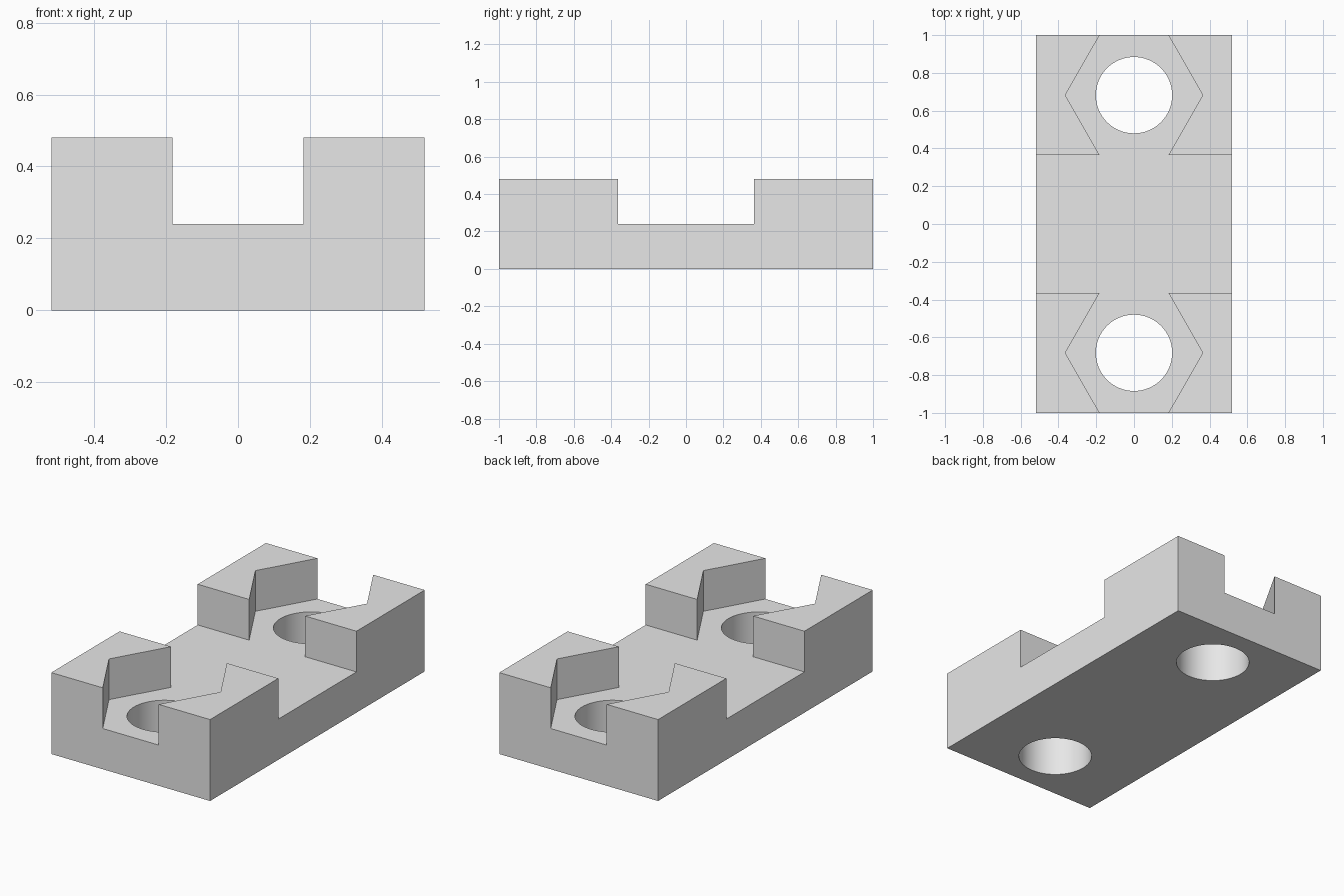
import bpy
import bmesh

cube = bpy.data.objects.get("Cube")
if cube:
    bpy.data.objects.remove(cube, do_unlink=True)

WIDTH, LENGTH, HEIGHT, FLOOR = 1.036, 2.0, 0.48, 0.24
HOLE_Y, HOLE_R = 0.682, 0.202
HEX_R = 0.364

grey = bpy.data.materials.new("light grey")
grey.use_nodes = True
grey.diffuse_color = (0.8, 0.8, 0.8, 1)
grey.node_tree.nodes["Principled BSDF"].inputs["Base Color"].default_value = (0.8, 0.8, 0.8, 1)


def prism(name, outline, z0, z1):
    """Extrude a flat outline from z0 up to z1."""
    bm = bmesh.new()
    face = bm.faces.new([bm.verts.new((x, y, z0)) for x, y in outline])
    top = bmesh.ops.extrude_face_region(bm, geom=[face])["geom"]
    bmesh.ops.translate(bm, vec=(0, 0, z1 - z0),
                        verts=[v for v in top if isinstance(v, bmesh.types.BMVert)])
    bmesh.ops.recalc_face_normals(bm, faces=bm.faces)
    mesh = bpy.data.meshes.new(name)
    bm.to_mesh(mesh)
    bm.free()
    mesh.materials.append(grey)
    obj = bpy.data.objects.new(name, mesh)
    bpy.context.collection.objects.link(obj)
    return obj


def cut(target, cutter):
    """Subtract the cutter, then remove it."""
    mod = target.modifiers.new("cut", 'BOOLEAN')
    mod.operation = 'DIFFERENCE'
    mod.solver = 'EXACT'
    mod.object = cutter
    cutter.hide_render = True
    bpy.context.view_layer.objects.active = target
    bpy.ops.object.modifier_apply(modifier=mod.name)
    bpy.data.objects.remove(cutter, do_unlink=True)


# Solid block
w, l = WIDTH / 2, LENGTH / 2
block = prism("clamp_block", [(-w, -l), (w, -l), (w, l), (-w, l)], 0, HEIGHT)

# Cross channel joined to a hexagonal pocket at each end
slot_y = 2 * HOLE_Y - l
quarter = [(w + 0.1, slot_y), (HEX_R / 2, slot_y), (HEX_R, HOLE_Y),
           (HEX_R / 2, l), (HEX_R / 2, l + 0.1)]
half = quarter + [(-x, y) for x, y in reversed(quarter)]
outline = half + [(-x, -y) for x, y in half]
cut(block, prism("pocket_cutter", outline, FLOOR, HEIGHT + 0.1))

# Round through holes
for y in (-HOLE_Y, HOLE_Y):
    bpy.ops.mesh.primitive_cylinder_add(vertices=64, radius=HOLE_R, depth=2,
                                        location=(0, y, 0))
    cut(block, bpy.context.object)

bpy.ops.object.select_all(action='DESELECT')
block.select_set(True)
bpy.context.view_layer.objects.active = block
bpy.ops.object.shade_smooth_by_angle()
